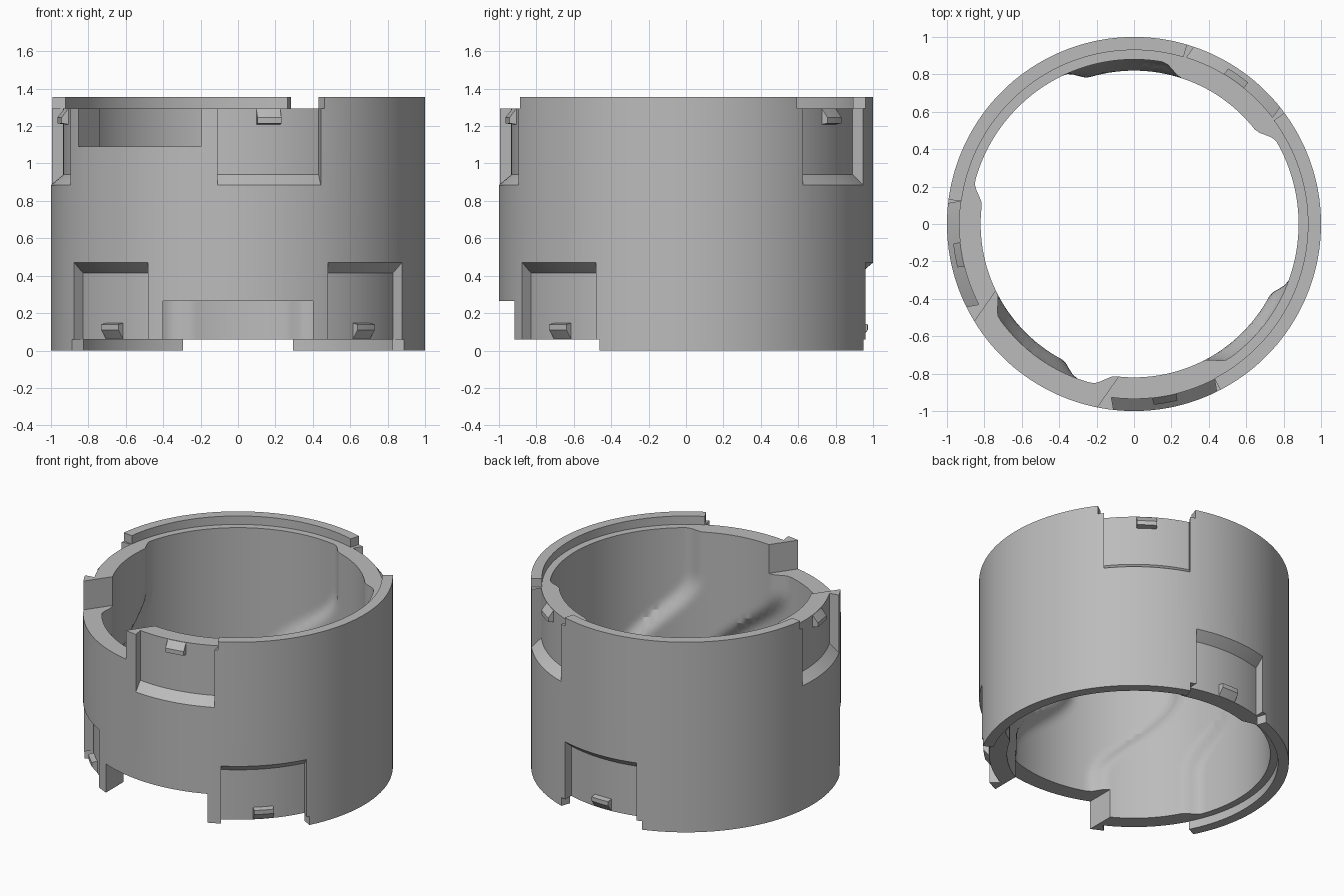
import bpy, bmesh, math

if "Cube" in bpy.data.objects:
    bpy.data.objects.remove(bpy.data.objects["Cube"])

H = 1.355                      # total height
SEG = 180                      # segments around
TOP_AXIS, BOTTOM_AXIS = 235, 270

grey = bpy.data.materials.new("light_grey")
grey.diffuse_color = (0.5, 0.5, 0.5, 1)
grey.use_nodes = True
grey.node_tree.nodes["Principled BSDF"].inputs["Base Color"].default_value = grey.diffuse_color


def smooth(a, b, t):
    t = min(1, max(0, (t - a) / (b - a)))
    return t * t * (3 - 2 * t)


def make_object(name, bm):
    bmesh.ops.recalc_face_normals(bm, faces=bm.faces)
    me = bpy.data.meshes.new(name)
    bm.to_mesh(me)
    bm.free()
    me.materials.append(grey)
    ob = bpy.data.objects.new(name, me)
    bpy.context.collection.objects.link(ob)
    return ob


def bridge(bm, loops, closed):
    """Quads between successive closed loops; wraps round or caps the ends."""
    n = len(loops[0])
    count = len(loops) if closed else len(loops) - 1
    for k in range(count):
        a, b = loops[k], loops[(k + 1) % len(loops)]
        for i in range(n):
            j = (i + 1) % n
            bm.faces.new((a[i], a[j], b[j], b[i]))
    if not closed:
        bm.faces.new(loops[0])
        bm.faces.new(loops[-1])


def level(depth, top):
    return H - depth if top else depth


def slab(name, axis, half, section, top):
    """Parallel-sided block following the ring; section is (radius, depth from the end)."""
    a = math.radians(axis)
    ca, sa = math.cos(a), math.sin(a)
    bm = bmesh.new()
    loops, steps = [], 16
    for k in range(steps + 1):
        x = half * (2 * k / steps - 1)
        row = []
        for r, d in section:
            y = math.sqrt(r * r - x * x)
            row.append(bm.verts.new((y * ca - x * sa, y * sa + x * ca, level(d, top))))
        loops.append(row)
    bridge(bm, loops, False)
    return make_object(name, bm)


def end_step(axis, top):
    """Cutter that leaves two outer lip arcs on an end of the ring."""
    bm = bmesh.new()
    arcs = [(-62.5, 62.5, 1.1), (62.5, 161.5, 0.93),
            (161.5, 198.5, 1.1), (198.5, 297.5, 0.93)]
    loops = []
    for d in (-0.1, 0.06):
        row = []
        for start, end, r in arcs:
            for k in range(51):
                t = math.radians(axis + start + (end - start) * k / 50)
                row.append(bm.verts.new((r * math.cos(t), r * math.sin(t), level(d, top))))
        loops.append(row)
    bridge(bm, loops, False)
    return make_object("end_step_cutter", bm)


def bore_radius(deg, z):
    """Inner radius with three twisting raised pads."""
    twist = BOTTOM_AXIS + (TOP_AXIS - BOTTOM_AXIS) * smooth(0.38, 0.97, z)
    r = 0.88
    for pad in (-45, 45, 180):
        off = abs((deg - twist - pad + 180) % 360 - 180)
        r -= 0.06 * (1 - smooth(17, 25, off))
    return r


# Ring body: plain outside, twisted pads inside
bm = bmesh.new()
rings = []
levels = [H * i / 30 for i in range(31)]
for z, outer in [(0, True), (H, True)] + [(z, False) for z in reversed(levels)]:
    row = []
    for i in range(SEG):
        deg = 360 * i / SEG
        r = 1.0 if outer else bore_radius(deg, z)
        t = math.radians(deg)
        row.append(bm.verts.new((r * math.cos(t), r * math.sin(t), z)))
    rings.append(row)
bridge(bm, rings, True)
body = make_object("ring_body", bm)

# Section profiles: through notch, latch pocket, snap catch
NOTCH = [(0.6, -0.1), (1.1, -0.1), (1.1, 0.265), (0.6, 0.265)]
POCKET = [(0.935, -0.1), (1.1, -0.1), (1.1, 0.555), (0.935, 0.415)]
CATCH = [(0.9, 0.062), (0.935, 0.062), (0.972, 0.11), (0.972, 0.14), (0.935, 0.146), (0.9, 0.146)]

# Both ends carry the same layout, turned by 35 degrees
cutters, catches = [], []
for axis, top, label in ((TOP_AXIS, True, "top"), (BOTTOM_AXIS, False, "bottom")):
    cutters.append(end_step(axis, top))
    cutters.append(slab("notch_cutter", axis, 0.4, NOTCH, top))
    for i, off in enumerate((-45, 45, 180)):
        cutters.append(slab("pocket_cutter", axis + off, 0.28, POCKET, top))
        catches.append(slab(f"{label}_catch_{i + 1}", axis + off, 0.065, CATCH, top))

# Carve the body
bpy.context.view_layer.objects.active = body
for c in cutters:
    c.hide_render = True
    mod = body.modifiers.new("cut", 'BOOLEAN')
    mod.operation = 'DIFFERENCE'
    mod.solver = 'EXACT'
    mod.object = c
    bpy.ops.object.modifier_apply(modifier=mod.name)
    bpy.data.objects.remove(c)

# Smooth curved walls, crisp edges
bpy.ops.object.select_all(action='DESELECT')
for ob in [body] + catches:
    ob.select_set(True)
bpy.ops.object.shade_smooth_by_angle(angle=math.radians(30))
